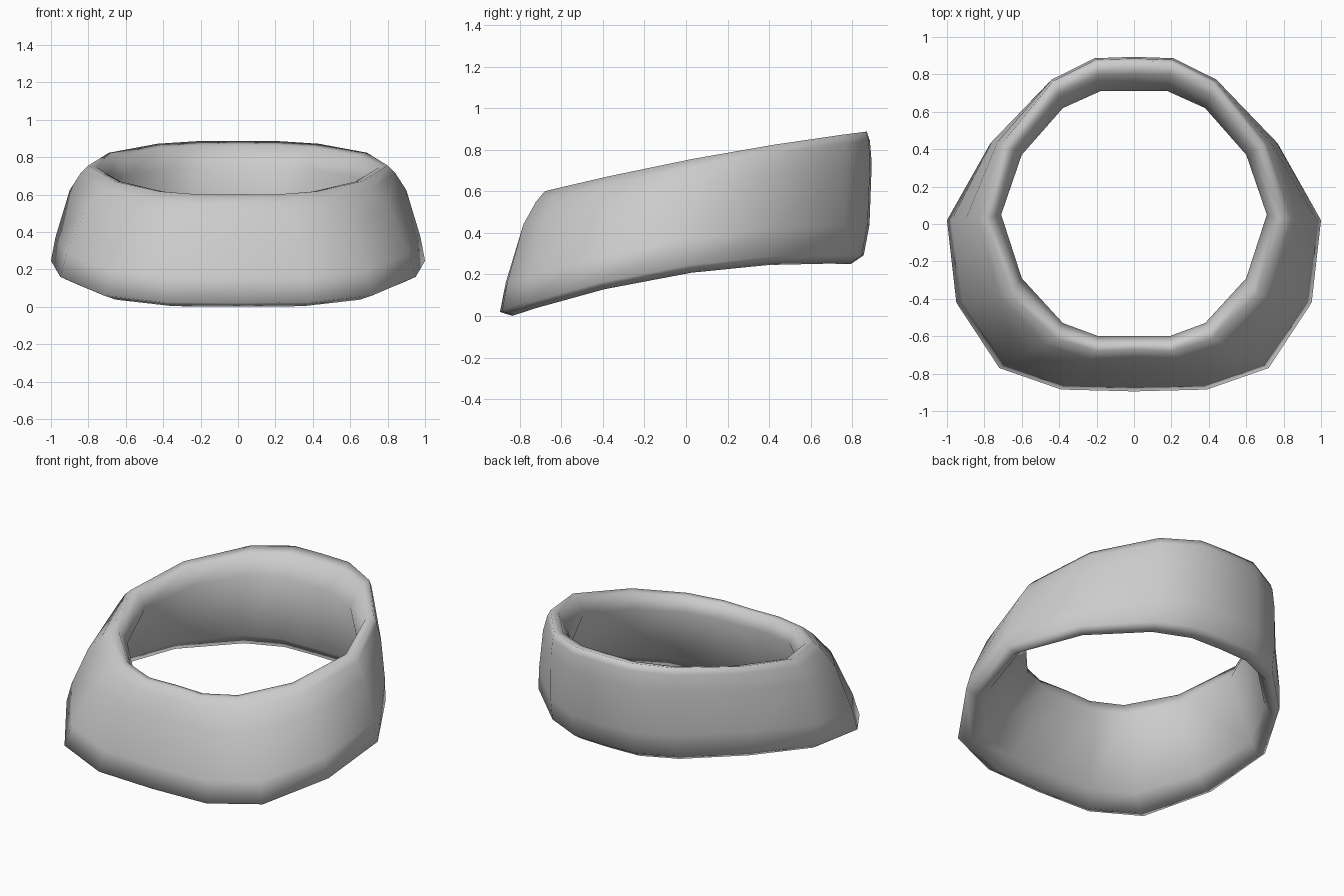
import bpy
import bmesh

cube = bpy.data.objects.get("Cube")
if cube:
    bpy.data.objects.remove(cube)

# Half outlines seen from above, running from the back round to the front
RIM = [(0, .87), (.2, .865), (.43, .75), (.69, .42), (.8, .03),
       (.66, -.38), (.42, -.61), (.2, -.68), (0, -.67)]
FOOT = [(0, .9), (.22, .89), (.45, .78), (.77, .45), (1, .02),
        (.95, -.42), (.72, -.77), (.39, -.885), (0, -.895)]
HOLE = [(0, .71), (.18, .71), (.38, .62), (.6, .37), (.71, .05),
        (.6, -.29), (.38, -.53), (.19, -.6), (0, -.6)]

# Cross-section: outline pair, blend, height fraction, inset of the back
SECTION = [
    (RIM, FOOT, 0, 1, 1),          # top rim
    (RIM, FOOT, .2, .93, 1.01),    # rounded outer shoulder
    (RIM, FOOT, .5, .76, 1.01),    # upper outer wall
    (RIM, FOOT, .88, .3, .985),    # lower outer wall
    (FOOT, HOLE, 0, .07, .95),     # outer foot
    (FOOT, HOLE, .2, 0, .92),      # bottom edge
    (FOOT, HOLE, .42, .12, .9),    # inner foot
    (HOLE, HOLE, 0, .8, 1),        # inner wall
    (RIM, HOLE, .5, .98, 1.01),    # inner lip
]


def height(y, fraction):
    """Height on the tilted, slightly curved band at depth y."""
    top = .75 + .193 * y - .04 * y * y
    bottom = .205 + .148 * y - .115 * y * y
    return bottom + fraction * (top - bottom)


def make_loop(bm, first, second, blend, fraction, back):
    half = []
    for (x0, y0), (x1, y1) in zip(first, second):
        x, y = x0 + blend * (x1 - x0), y0 + blend * (y1 - y0)
        if y > .1:
            y *= back
        half.append((x, y, height(y, fraction)))
    mirrored = [(-x, y, z) for x, y, z in half[-2:0:-1]]
    return [bm.verts.new(co) for co in half + mirrored]


# Loft the closed cross-section around the ring
bm = bmesh.new()
loops = [make_loop(bm, *row) for row in SECTION]
for i, loop in enumerate(loops):
    following = loops[(i + 1) % len(loops)]
    for j in range(len(loop)):
        k = (j + 1) % len(loop)
        bm.faces.new((loop[j], loop[k], following[k], following[j]))
bmesh.ops.recalc_face_normals(bm, faces=bm.faces)
mesh = bpy.data.meshes.new("ring_band")
bm.to_mesh(mesh)
bm.free()
mesh.shade_smooth()

# Plain grey material
grey = bpy.data.materials.new("light grey")
grey.use_nodes = True
colour = (.6, .6, .6, 1)
grey.diffuse_color = colour
grey.node_tree.nodes["Principled BSDF"].inputs["Base Color"].default_value = colour
mesh.materials.append(grey)

band = bpy.data.objects.new("ring_band", mesh)
bpy.context.collection.objects.link(band)
